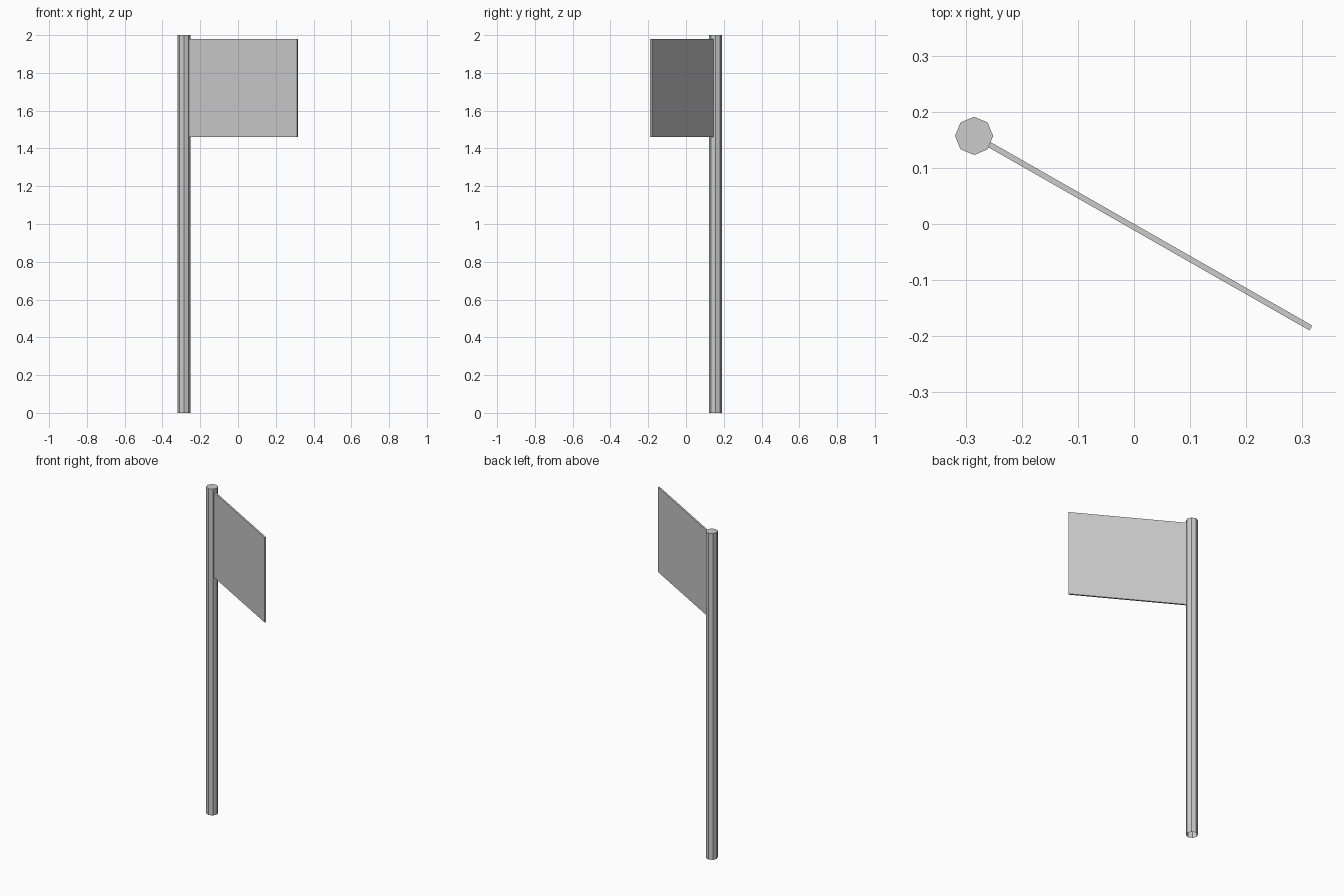
import bpy, bmesh
from math import radians, cos, sin
from mathutils import Matrix, Vector

if "Cube" in bpy.data.objects:
    bpy.data.objects.remove(bpy.data.objects["Cube"])

POLE = Vector((-0.285, 0.157, 0.0))
RADIUS, HEIGHT = 0.034, 2.0


def add_object(name, bm):
    mesh = bpy.data.meshes.new(name)
    bm.to_mesh(mesh)
    bm.free()
    obj = bpy.data.objects.new(name, mesh)
    bpy.context.collection.objects.link(obj)
    return obj


# Eight-sided pole, open underneath
bm = bmesh.new()
ring = [bm.verts.new(POLE + Vector((RADIUS * cos(radians(45 * i)),
                                    RADIUS * sin(radians(45 * i)), 0)))
        for i in range(8)]
top = [bm.verts.new(v.co + Vector((0, 0, HEIGHT))) for v in ring]
for i in range(8):
    j = (i + 1) % 8
    bm.faces.new((ring[i], ring[j], top[j], top[i]))
bm.faces.new(top)
add_object("pole", bm)

# Thin flat flag panel, swung forward from the pole
angle = radians(-29.7)
start, end = 0.028, 0.691
bottom, upper = 1.46, 1.98
bm = bmesh.new()
bmesh.ops.create_cube(bm, size=1, matrix=(
    Matrix.Translation(POLE)
    @ Matrix.Rotation(angle, 4, 'Z')
    @ Matrix.Translation(((start + end) / 2, 0, (bottom + upper) / 2))
    @ Matrix.Diagonal((end - start, 0.01, upper - bottom, 1))))
add_object("flag", bm)
